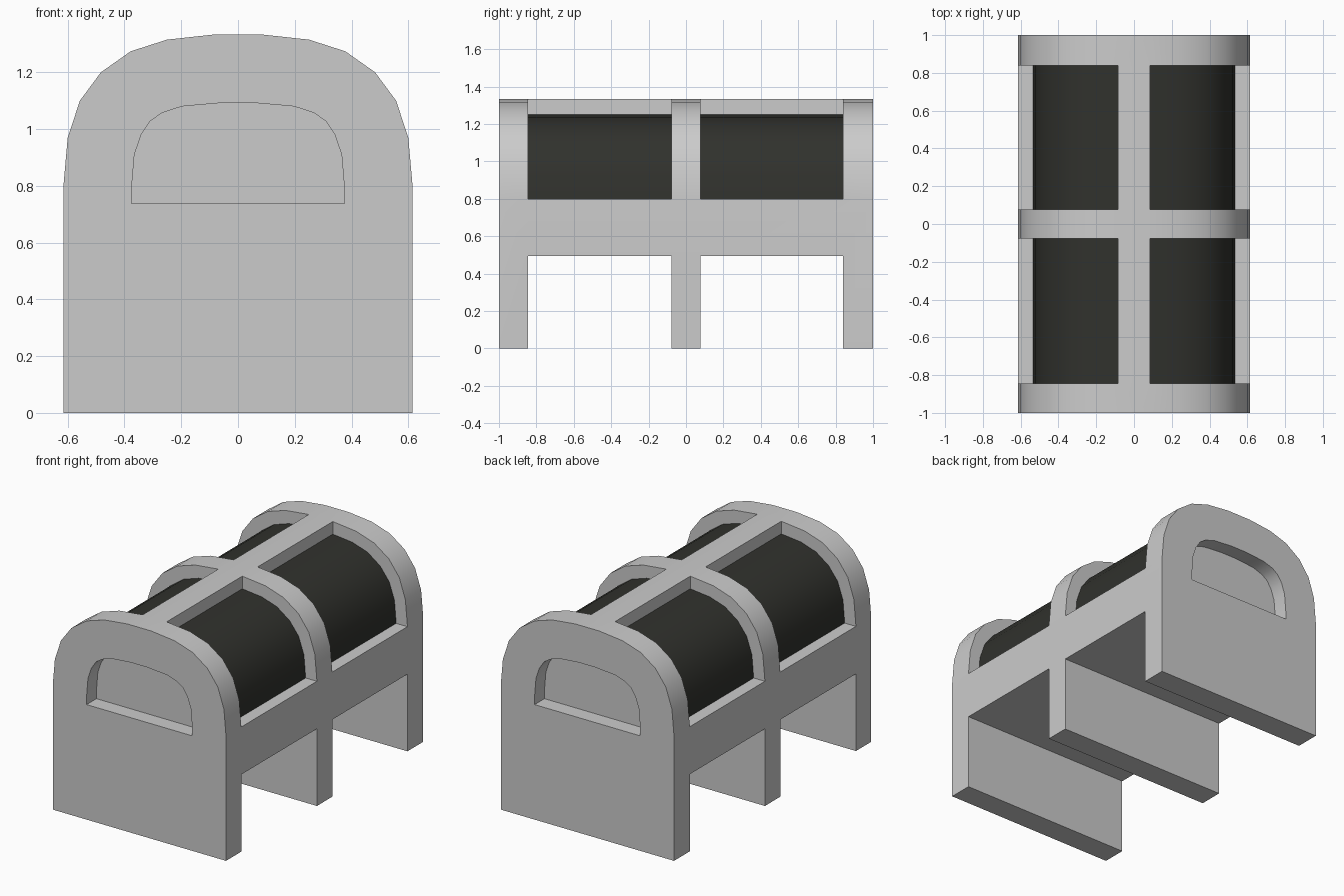
import bpy, bmesh

if "Cube" in bpy.data.objects:
    bpy.data.objects.remove(bpy.data.objects["Cube"])

# Right half of the arch, from spring line to crown
ARCH = [(0.615, 0.80), (0.60, 0.97), (0.557, 1.10), (0.483, 1.20),
        (0.378, 1.274), (0.25, 1.315), (0.085, 1.333)]
CORE = [(0.535, 0.80), (0.523, 0.945), (0.485, 1.055), (0.421, 1.138),
        (0.332, 1.202), (0.225, 1.237), (0.085, 1.252)]
WINDOW = [(0.375, 0.738), (0.375, 0.79), (0.365, 0.91), (0.341, 0.98),
          (0.309, 1.028), (0.268, 1.057), (0.197, 1.08), (0.06, 1.092)]
BAYS = [(-0.845, -0.078), (0.078, 0.84)]


def mirrored(half):
    return half + [(-x, z) for x, z in reversed(half)]


def prism(bm, profile, y0, y1):
    """Closed extrusion of an (x, z) profile along y."""
    a = [bm.verts.new((x, y0, z)) for x, z in profile]
    b = [bm.verts.new((x, y1, z)) for x, z in profile]
    n = len(profile)
    faces = [bm.faces.new(a), bm.faces.new(b[::-1])]
    for i in range(n):
        j = (i + 1) % n
        faces.append(bm.faces.new((a[j], a[i], b[i], b[j])))
    bmesh.ops.recalc_face_normals(bm, faces=faces)


def make_object(name, bm):
    mesh = bpy.data.meshes.new(name)
    bm.to_mesh(mesh)
    bm.free()
    ob = bpy.data.objects.new(name, mesh)
    bpy.context.collection.objects.link(ob)
    return ob


# Solid arched block
bm = bmesh.new()
prism(bm, mirrored([(0.615, 0.0)] + ARCH), -1, 1)
block = make_object("arched_block", bm)

# Cutters: leg gaps, roof panel recesses, end windows
bm = bmesh.new()
for y0, y1 in BAYS:
    prism(bm, [(-1, -0.2), (1, -0.2), (1, 0.495), (-1, 0.495)], y0, y1)
    for s in (1, -1):
        pocket = CORE + [(0.085, 1.5), (0.8, 1.5), (0.8, 0.80)]
        prism(bm, [(s * x, z) for x, z in pocket], y0, y1)
prism(bm, mirrored(WINDOW), -1.2, -0.9)
prism(bm, mirrored(WINDOW), 0.9, 1.2)
cutter = make_object("cutter", bm)
cutter.hide_render = True

mod = block.modifiers.new("cut", 'BOOLEAN')
mod.operation = 'DIFFERENCE'
mod.solver = 'EXACT'
mod.object = cutter
carved = bpy.data.meshes.new_from_object(
    block.evaluated_get(bpy.context.evaluated_depsgraph_get()))
for ob in (block, cutter):
    bpy.data.objects.remove(ob)


def is_panel(f):
    c = f.calc_center_median()
    return (abs(f.normal.y) < 0.1 and 0.09 < abs(c.x) < 0.536 and c.z > 0.81
            and any(y0 < c.y < y1 for y0, y1 in BAYS))


# Split the carved body into the grey frame and the dark roof panels
parts = {}
for name, want in (("frame", False), ("roof_panels", True)):
    bm = bmesh.new()
    bm.from_mesh(carved)
    bm.normal_update()
    drop = [f for f in bm.faces if is_panel(f) != want]
    bmesh.ops.delete(bm, geom=drop, context='FACES')
    parts[name] = make_object(name, bm)

dark = bpy.data.materials.new("dark_panel")
dark.diffuse_color = (0.03, 0.031, 0.026, 1)
dark.use_nodes = True
dark.node_tree.nodes["Principled BSDF"].inputs["Base Color"].default_value = dark.diffuse_color
parts["roof_panels"].data.materials.clear()
parts["roof_panels"].data.materials.append(dark)

# Smooth arches with crisp edges
for ob in parts.values():
    bpy.ops.object.select_all(action='DESELECT')
    ob.select_set(True)
    bpy.context.view_layer.objects.active = ob
    bpy.ops.object.shade_smooth_by_angle()
